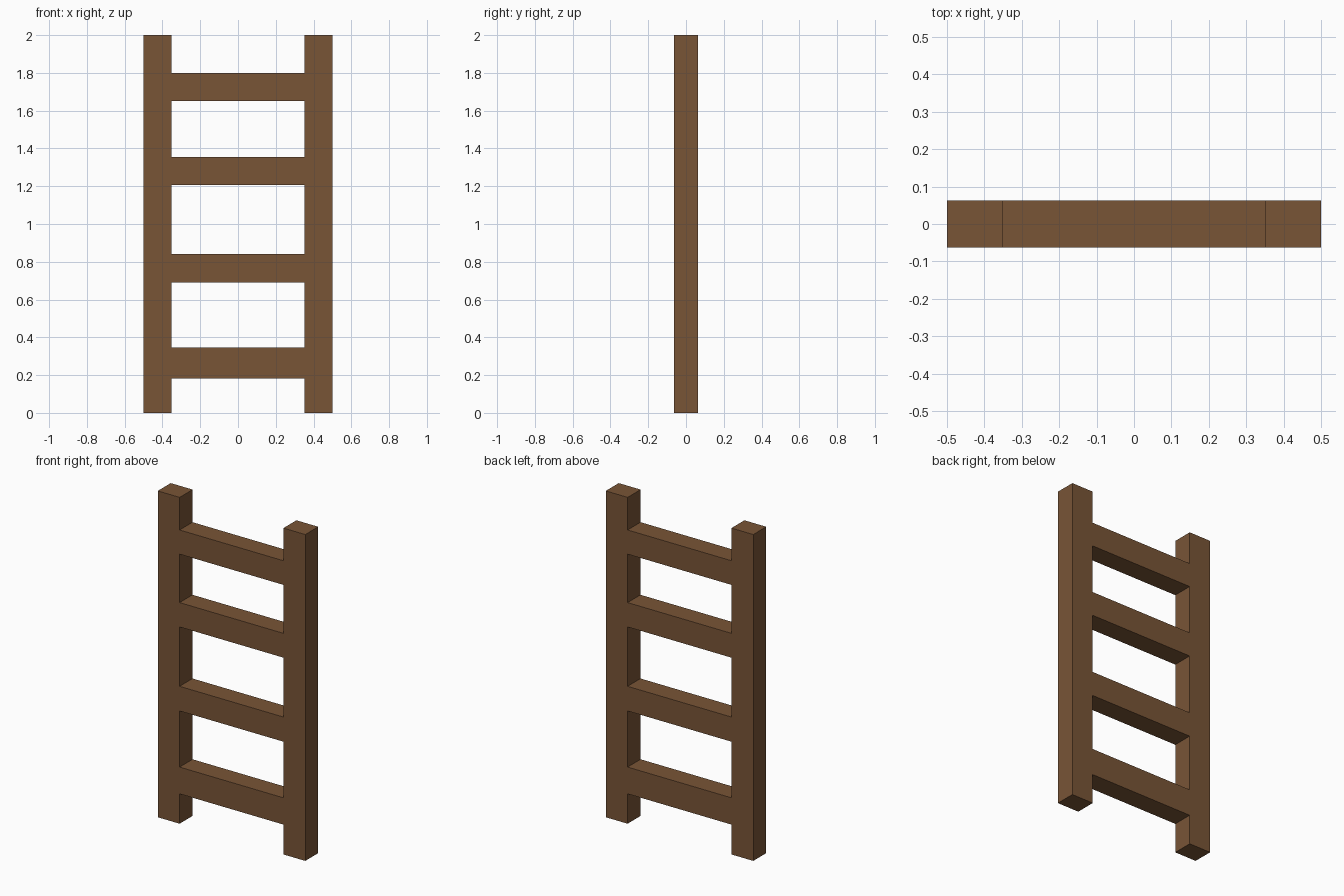
import bpy, bmesh

if "Cube" in bpy.data.objects:
    bpy.data.objects.remove(bpy.data.objects["Cube"])

DEPTH = 0.125
XS = [-0.5, -0.352, 0.352, 0.5]            # outer and inner edges of the rails
RUNGS = [(0.183, 0.347), (0.691, 0.842), (1.206, 1.355), (1.652, 1.80)]
ZS = [0.0] + [z for rung in RUNGS for z in rung] + [2.0]

wood = bpy.data.materials.new("wood")
wood.diffuse_color = (0.19, 0.09, 0.037, 1)
wood.use_nodes = True
wood.node_tree.nodes["Principled BSDF"].inputs["Base Color"].default_value = wood.diffuse_color

bm = bmesh.new()
y = -DEPTH / 2
grid = [[bm.verts.new((x, y, z)) for x in XS] for z in ZS]

# Front face: side rails fill both outer columns, rungs fill alternate middle cells
for row in range(len(ZS) - 1):
    columns = (0, 1, 2) if row % 2 else (0, 2)
    for c in columns:
        bm.faces.new((grid[row][c], grid[row][c + 1],
                      grid[row + 1][c + 1], grid[row + 1][c]))

# Thicken the joined frame into one solid
front = bm.faces[:]
extruded = bmesh.ops.extrude_face_region(bm, geom=front, use_keep_orig=True)
verts = [g for g in extruded["geom"] if isinstance(g, bmesh.types.BMVert)]
bmesh.ops.translate(bm, verts=verts, vec=(0, DEPTH, 0))
bmesh.ops.recalc_face_normals(bm, faces=bm.faces[:])

mesh = bpy.data.meshes.new("ladder_frame")
bm.to_mesh(mesh)
bm.free()
mesh.materials.append(wood)
ladder = bpy.data.objects.new("ladder_frame", mesh)
bpy.context.collection.objects.link(ladder)
